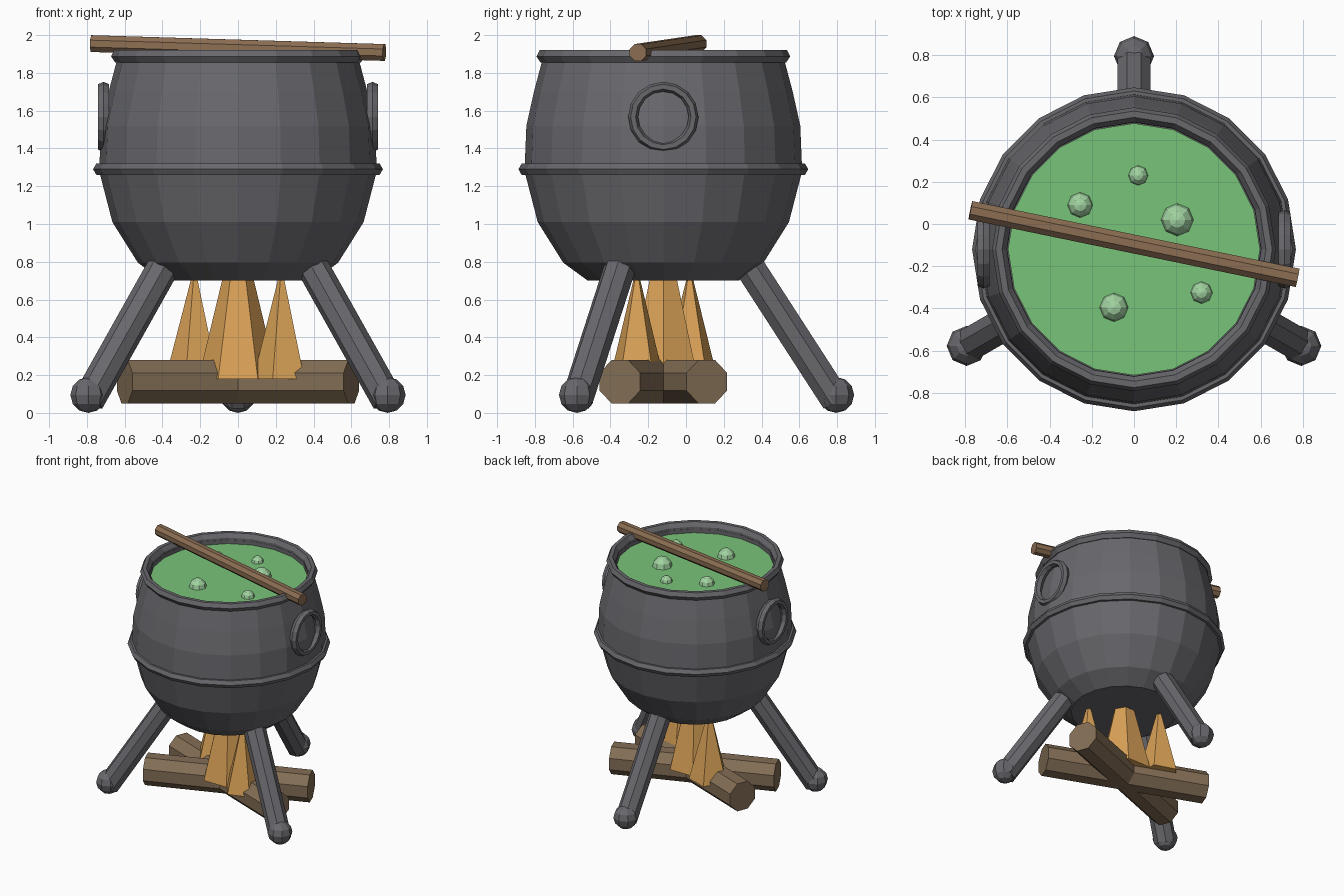
import bpy, bmesh, math
from mathutils import Vector, Matrix

if "Cube" in bpy.data.objects:
    bpy.data.objects.remove(bpy.data.objects["Cube"])

CY = -0.12  # pot axis


def material(name, rgb):
    m = bpy.data.materials.new(name)
    m.use_nodes = True
    m.diffuse_color = (*rgb, 1)
    node = next(n for n in m.node_tree.nodes if n.type == 'BSDF_PRINCIPLED')
    node.inputs["Base Color"].default_value = (*rgb, 1)
    node.inputs["Roughness"].default_value = 0.8
    return m


IRON = material("dark iron", (0.14, 0.138, 0.152))
BREW = material("green brew", (0.19, 0.55, 0.19))
BUBBLE = material("pale green bubble", (0.36, 0.66, 0.36))
BARK = material("log brown", (0.225, 0.155, 0.09))
STICK = material("stick brown", (0.26, 0.155, 0.085))
FLAME = material("flame orange", (0.70, 0.36, 0.095))


def finish(name, bm, mat):
    bmesh.ops.recalc_face_normals(bm, faces=bm.faces)
    me = bpy.data.meshes.new(name)
    bm.to_mesh(me)
    bm.free()
    me.materials.append(mat)
    ob = bpy.data.objects.new(name, me)
    bpy.context.collection.objects.link(ob)
    return ob


def lathe(name, profile, mat, closed=False, sides=20, place=Matrix.Translation((0, CY, 0))):
    """Revolve (radius, height) points; close as a ring or cap both ends."""
    bm = bmesh.new()
    rings = []
    for r, z in profile:
        angles = [math.tau * i / sides for i in range(sides)]
        rings.append([bm.verts.new((r * math.cos(a), r * math.sin(a), z)) for a in angles])
    pairs = list(zip(rings, rings[1:]))
    if closed:
        pairs.append((rings[-1], rings[0]))
    for lo, hi in pairs:
        for i in range(sides):
            j = (i + 1) % sides
            bm.faces.new((lo[i], lo[j], hi[j], hi[i]))
    if not closed:
        bm.faces.new(rings[0])
        bm.faces.new(rings[-1])
    bm.transform(place)
    return finish(name, bm, mat)


def rod(name, a, b, radius, mat, sides=8):
    """Prism between two points with flat sides facing up and down."""
    a, b = Vector(a), Vector(b)
    z = (b - a).normalized()
    x = z.cross(Vector((0, 0, 1))).normalized()
    y = z.cross(x)
    turn = Matrix((x, y, z)).transposed().to_4x4()
    bm = bmesh.new()
    bmesh.ops.create_cone(bm, cap_ends=True, segments=sides, radius1=radius, radius2=radius,
                          depth=(b - a).length,
                          matrix=Matrix.Rotation(math.pi / sides, 4, 'Z'))
    bm.transform(Matrix.Translation((a + b) / 2) @ turn)
    return finish(name, bm, mat)


def ball(name, centre, radius, mat, rings=6):
    bm = bmesh.new()
    bmesh.ops.create_uvsphere(bm, u_segments=8, v_segments=rings, radius=radius,
                              matrix=Matrix.Translation(centre))
    return finish(name, bm, mat)


# Pot: body, belly band, rim and brew
lathe("pot_body", [(0.40, 0.70), (0.53, 0.795), (0.665, 1.01), (0.735, 1.28),
                   (0.725, 1.52), (0.685, 1.70), (0.64, 1.87), (0.60, 1.87),
                   (0.60, 1.82)], IRON)
lathe("belly_band", [(0.70, 1.26), (0.75, 1.26), (0.767, 1.29), (0.75, 1.32),
                     (0.70, 1.32)], IRON, closed=True)
lathe("rim", [(0.65, 1.855), (0.672, 1.887), (0.655, 1.92), (0.625, 1.92),
              (0.602, 1.887), (0.602, 1.855)], IRON, closed=True)
lathe("brew", [(0.597, 1.825), (0.597, 1.84)], BREW)

# Bubbles on the brew
for i, (x, y, r) in enumerate([(0.02, 0.23, 0.047), (-0.255, 0.09, 0.06), (0.205, 0.02, 0.077),
                               (-0.095, -0.395, 0.068), (0.32, -0.325, 0.052)]):
    ball(f"bubble_{i + 1}", (x, y, 1.84), r, BUBBLE)

# Side ring handles
for side, sx in (("left", 1), ("right", -1)):
    section = [(0.16 + 0.026 * math.cos(math.tau * k / 6), 0.033 * math.sin(math.tau * k / 6))
               for k in range(6)]
    place = Matrix.Translation((sx * 0.712, CY, 1.567)) @ Matrix.Rotation(math.pi / 2, 4, 'Y')
    lathe(f"{side}_ring_handle", section, IRON, closed=True, sides=16, place=place)

# Three splayed legs with ball feet
for name, deg in (("back", 90), ("right", 210), ("left", 330)):
    c, s = math.cos(math.radians(deg)), math.sin(math.radians(deg))
    rod(f"{name}_leg", (0.42 * c, CY + 0.42 * s, 0.83), (0.915 * c, CY + 0.915 * s, 0.065),
        0.085, IRON)
    ball(f"{name}_foot", (0.915 * c, CY + 0.915 * s, 0.095), 0.095, IRON)

# Crossed logs
for i, s in enumerate((1, -1)):
    rod(f"log_{i + 1}", (-0.6, CY - 0.23 * s, 0.165), (0.6, CY + 0.23 * s, 0.165), 0.124, BARK)

# Flames
for name, x, y, r, top, sides in (("middle", 0, CY, 0.21, 1.05, 6),
                                  ("front", 0.23, -0.26, 0.15, 0.78, 5),
                                  ("back", -0.23, 0.02, 0.155, 0.78, 5)):
    bm = bmesh.new()
    bmesh.ops.create_cone(bm, cap_ends=True, segments=sides, radius1=r, radius2=0,
                          depth=top - 0.18)
    first = max(bm.verts, key=lambda v: v.co.xy.length).co
    turn = Matrix.Rotation(math.pi - math.atan2(first.y, first.x), 4, 'Z')
    bm.transform(Matrix.Translation((x, y, (top + 0.18) / 2)) @ turn)
    finish(f"{name}_flame", bm, FLAME)

# Stirring stick across the rim
rod("stirring_stick", (-0.775, 0.065, 1.955), (0.775, -0.255, 1.908), 0.048, STICK)
